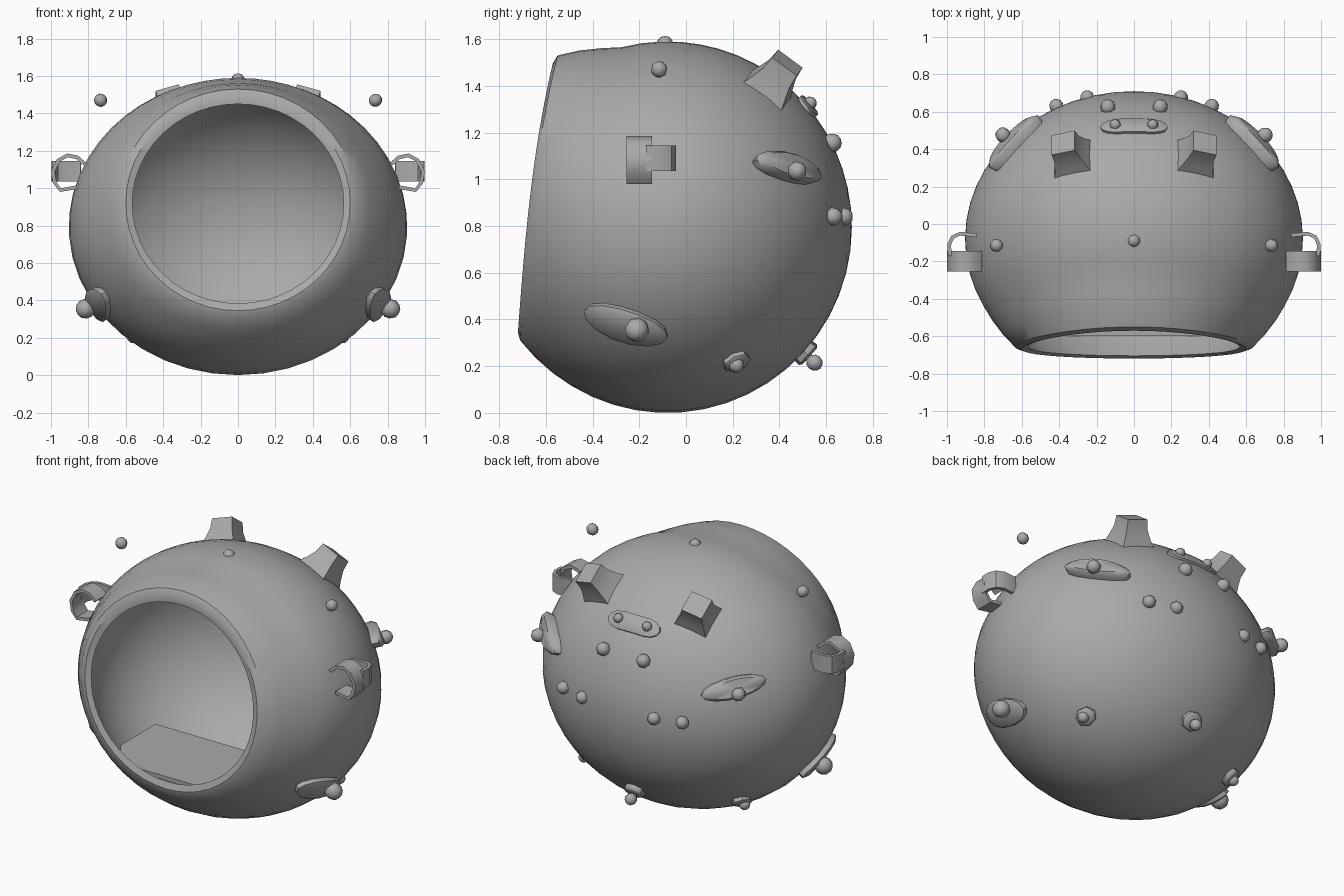
import bpy, bmesh, math
from mathutils import Vector, Matrix

cube = bpy.data.objects.get("Cube")
if cube:
    bpy.data.objects.remove(cube)

grey = bpy.data.materials.new("plain grey")
grey.use_nodes = True
grey.diffuse_color = (0.4, 0.4, 0.4, 1)
grey.node_tree.nodes["Principled BSDF"].inputs["Base Color"].default_value = (0.4, 0.4, 0.4, 1)

CENTRE = Vector((0, -0.08, 0.795))
RADII = Vector((0.905, 0.79, 0.795))
BACK = Vector((0, 1, 0))


def to_unit(p):
    return Vector([(p[i] - CENTRE[i]) / RADII[i] for i in range(3)])


def from_unit(u):
    return Vector([CENTRE[i] + u[i] * RADII[i] for i in range(3)])


def finish(name, bm, angle=40):
    bmesh.ops.recalc_face_normals(bm, faces=bm.faces)
    mesh = bpy.data.meshes.new(name)
    bm.to_mesh(mesh)
    bm.free()
    mesh.materials.append(grey)
    obj = bpy.data.objects.new(name, mesh)
    bpy.context.collection.objects.link(obj)
    bpy.ops.object.select_all(action='DESELECT')
    obj.select_set(True)
    bpy.context.view_layer.objects.active = obj
    bpy.ops.object.shade_smooth_by_angle(angle=math.radians(angle))
    return obj


def bridge(bm, a, b):
    n = len(a)
    for i in range(n):
        bm.faces.new((a[i], a[(i + 1) % n], b[(i + 1) % n], b[i]))


# Helmet shell: outer skin, rolled face rim and inner skin
def rim_point(a, rx, rz, zc, forward=0):
    z = zc + rz * math.sin(a)
    h = (z - 0.31) / 1.22
    y = -0.71 + 0.09 * h + 0.07 * h ** 3
    return Vector((rx * math.cos(a), y - forward, z))


def skin_ring(rim, s, radius, fade):
    points = []
    for p in rim:
        u = to_unit(p)
        k = max(0, 1 - s / fade)
        r = radius + (u.length - radius) * k
        points.append(from_unit(u.normalized().slerp(BACK, s) * r))
    return points


def build_shell():
    angles = [math.tau * i / 48 for i in range(48)]
    outer = [rim_point(a, 0.635, 0.61, 0.92) for a in angles]
    lip = [rim_point(a, 0.6, 0.575, 0.92, 0.012) for a in angles]
    inner = [rim_point(a, 0.565, 0.533, 0.917) for a in angles]
    steps = [i / 20 for i in range(20)]
    rings = [skin_ring(outer, s, 1, 0.14) for s in reversed(steps)]
    rings += [lip]
    rings += [skin_ring(inner, s, 0.94, 0.14) for s in steps]
    bm = bmesh.new()
    loops = [[bm.verts.new(p) for p in ring] for ring in rings]
    for a, b in zip(loops, loops[1:]):
        bridge(bm, a, b)
    for loop, r in ((loops[0], 1), (loops[-1], 0.94)):
        pole = bm.verts.new(from_unit(BACK * r))
        for i in range(len(loop)):
            bm.faces.new((loop[i], loop[(i + 1) % len(loop)], pole))
    finish("helmet_shell", bm, 35)


build_shell()


# Chin shelf inside the face opening
bm = bmesh.new()
shelf = [(-0.4, -0.6), (0.4, -0.6), (0.54, -0.4), (0.54, -0.05), (-0.54, -0.05), (-0.54, -0.4)]
bridge(bm, *[[bm.verts.new((x, y, z)) for x, y in shelf] for z in (0.33, 0.355)])
for z_verts in (bm.verts[:6], bm.verts[6:]):
    bm.faces.new(z_verts)
finish("chin_shelf", bm)


def normal_at(p):
    u = to_unit(p)
    return Vector([u[i] / RADII[i] for i in range(3)]).normalized()


def frame(p, along):
    n = normal_at(p)
    t = Vector(along)
    t = (t - n * t.dot(n)).normalized()
    return t, n.cross(t), n


# Round stud, slightly faceted
def stud(name, p, r):
    p = Vector(p)
    t, b, n = frame(p, (0.3, 0.2, 1))
    bm = bmesh.new()
    bmesh.ops.create_uvsphere(bm, u_segments=8, v_segments=6, radius=r)
    basis = Matrix((t, b, n)).transposed().to_4x4()
    bmesh.ops.transform(bm, matrix=Matrix.Translation(p) @ basis, verts=bm.verts)
    finish(name, bm, 60)


# Raised patch that follows the shell; the waist narrows its middle
def patch(name, p, along, length, width, lift, waist=0, sides=14):
    p = Vector(p)
    t, b, n = frame(p, along)
    bm = bmesh.new()
    loops = []
    for size, height in ((1, 0.98), (1, 1 + lift * 0.7), (0.8, 1 + lift)):
        loop = []
        for i in range(sides):
            a = math.tau * i / sides
            w = width * (1 - waist * math.sin(a) ** 4)
            q = p + t * length * size * math.cos(a) + b * w * size * math.sin(a)
            loop.append(bm.verts.new(from_unit(to_unit(q).normalized() * height)))
        loops.append(loop)
    bridge(bm, loops[0], loops[1])
    bridge(bm, loops[1], loops[2])
    top = bm.verts.new(from_unit(to_unit(p).normalized() * (1 + lift)))
    for i in range(sides):
        bm.faces.new((loops[2][i], loops[2][(i + 1) % sides], top))
    finish(name, bm, 50)


# Square stub horn with a flared foot
def horn(name, p):
    p = Vector(p)
    t, b, n = frame(p, (1, 0, 0))
    bm = bmesh.new()
    loops = []
    for half, h in ((0.11, -0.03), (0.085, 0.04), (0.07, 0.09), (0.065, 0.15)):
        loops.append([bm.verts.new(p + t * half * i + b * half * j + n * h)
                      for i, j in ((-1, -1), (1, -1), (1, 1), (-1, 1))])
    for lo, hi in zip(loops, loops[1:]):
        bridge(bm, lo, hi)
    bm.faces.new(loops[-1])
    finish(name, bm, 35)


# Flat strap bent along a path, with a given width direction
def strap(name, path, across, thick=0.02):
    bm = bmesh.new()
    across = Vector(across)
    path = [Vector(p) for p in path]
    loops = []
    for i, p in enumerate(path):
        along = path[min(i + 1, len(path) - 1)] - path[max(i - 1, 0)]
        out = along.cross(across).normalized() * thick / 2
        loops.append([bm.verts.new(q) for q in
                      (p - across - out, p + across - out, p + across + out, p - across + out)])
    for a, b in zip(loops, loops[1:]):
        bridge(bm, a, b)
    bm.faces.new(loops[0])
    bm.faces.new(loops[-1])
    finish(name, bm, 40)


# Parts repeated on both sides
for side, sx in (("left", 1), ("right", -1)):
    stud(side + "_floating_stud", (sx * 0.735, -0.115, 1.47), 0.036)
    horn(side + "_horn", (sx * 0.33, 0.35, 1.385))

    patch(side + "_cheek_patch", (sx * 0.75, -0.26, 0.375), (0, 1, -0.25), 0.19, 0.085, 0.045)
    stud(side + "_cheek_stud", (sx * 0.815, -0.21, 0.355), 0.053)

    patch(side + "_rear_patch", (sx * 0.63, 0.43, 1.045), (sx * -0.9, 1, -0.25), 0.19, 0.06, 0.07)
    stud(side + "_rear_stud", (sx * 0.7, 0.475, 1.035), 0.042)

    patch(side + "_lower_collar", (sx * 0.53, 0.21, 0.23), (0, 1, 0), 0.06, 0.055, 0.035, sides=7)
    stud(side + "_lower_stud", (sx * 0.56, 0.215, 0.205), 0.034)

    stud(side + "_crown_stud", (sx * 0.1, 0.53, 1.325), 0.03)
    stud(side + "_upper_back_stud", (sx * 0.14, 0.625, 1.155), 0.042)
    stud(side + "_inner_back_stud", (sx * 0.25, 0.675, 0.84), 0.04)
    stud(side + "_outer_back_stud", (sx * 0.415, 0.63, 0.84), 0.04)

    loop = [(0.82, 1.13), (0.86, 1.165), (0.91, 1.175), (0.96, 1.15),
            (0.99, 1.09), (0.98, 1.03), (0.95, 0.99), (0.86, 1.005)]
    strap(side + "_ear_loop", [(sx * x, -0.2, z) for x, z in loop], (0, 0.055, 0))
    hook = [(0.985, -0.17), (0.988, -0.11), (0.97, -0.07), (0.93, -0.052), (0.84, -0.06)]
    strap(side + "_ear_hook", [(sx * x, y, 1.09) for x, y in hook], (0, 0, 0.055))

# Parts on the centre line
stud("top_stud", (0, -0.09, 1.578), 0.036)
patch("crown_patch", (0, 0.52, 1.31), (1, 0, 0), 0.18, 0.075, 0.025, waist=0.3, sides=18)
patch("nape_collar", (0, 0.52, 0.25), (1, 0, 0), 0.065, 0.06, 0.04, sides=7)
stud("nape_stud", (0, 0.55, 0.215), 0.036)
